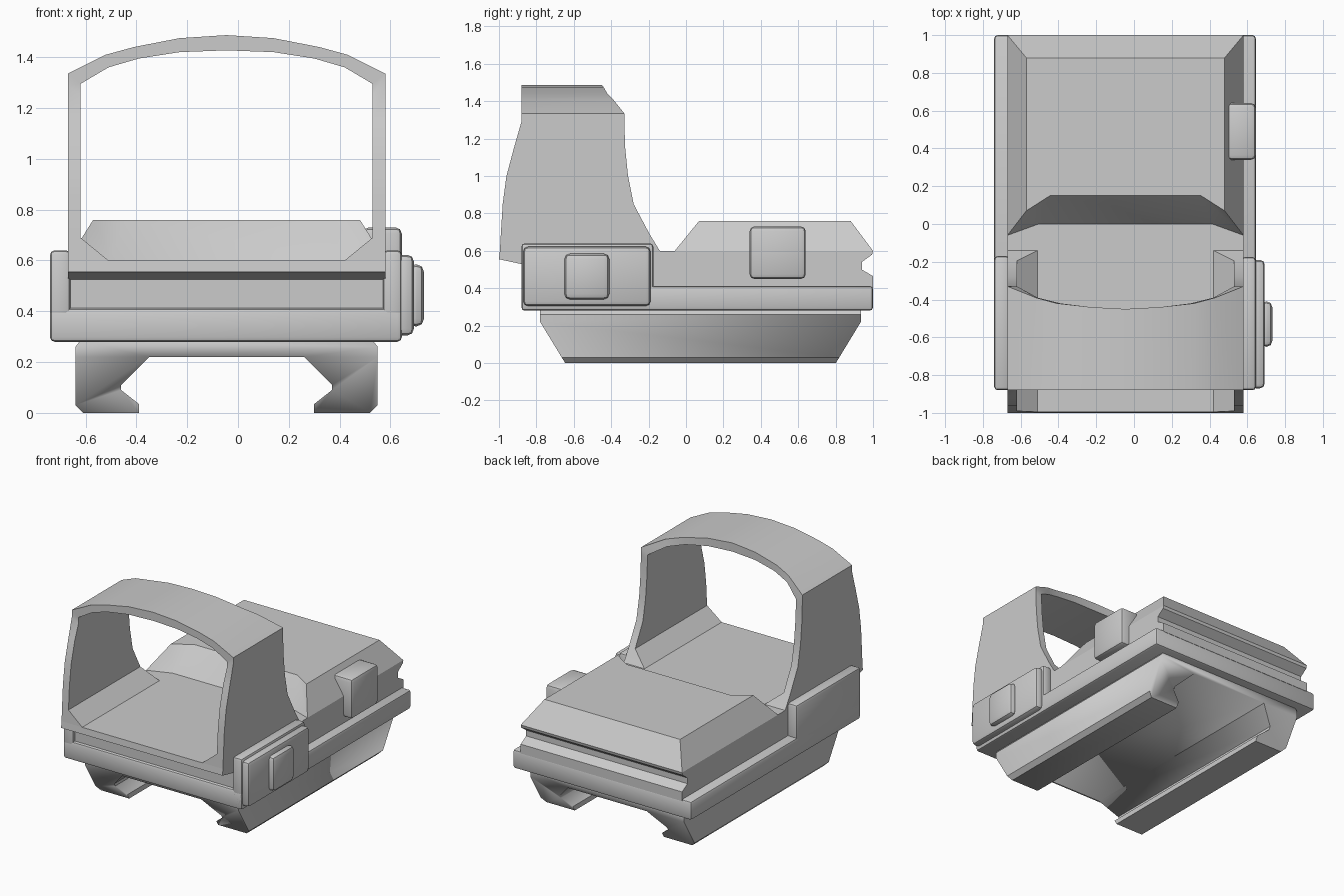
import bpy, bmesh, math

if "Cube" in bpy.data.objects:
    bpy.data.objects.remove(bpy.data.objects["Cube"])

CX = -0.045  # symmetry plane of the sight body


def finish(name, bm, bevel=0.0, segments=2):
    bmesh.ops.recalc_face_normals(bm, faces=bm.faces)
    me = bpy.data.meshes.new(name)
    bm.to_mesh(me)
    bm.free()
    ob = bpy.data.objects.new(name, me)
    bpy.context.collection.objects.link(ob)
    bpy.ops.object.select_all(action='DESELECT')
    ob.select_set(True)
    bpy.context.view_layer.objects.active = ob
    if bevel:
        m = ob.modifiers.new("bevel", 'BEVEL')
        m.width, m.segments = bevel, segments
        m.limit_method = 'ANGLE'
        bpy.ops.object.modifier_apply(modifier=m.name)
    bpy.ops.object.shade_smooth_by_angle(angle=math.radians(35))
    return ob


def loft(name, rings, closed_ends=True, bevel=0.0):
    """Skin a list of equal-length vertex rings."""
    bm = bmesh.new()
    vs = [[bm.verts.new(p) for p in r] for r in rings]
    n = len(vs[0])
    for a, b in zip(vs, vs[1:]):
        for i in range(n):
            j = (i + 1) % n
            bm.faces.new((a[i], a[j], b[j], b[i]))
    if closed_ends:
        bm.faces.new(vs[0])
        bm.faces.new(vs[-1])
    return finish(name, bm, bevel)


def box(name, x, y, z, bevel):
    ring = lambda h: [(x[0], y[0], h), (x[1], y[0], h), (x[1], y[1], h), (x[0], y[1], h)]
    return loft(name, [ring(z[0]), ring(z[1])], bevel=bevel)


# Rail clamp: channel cross-section, trimmed by its sloping side outline
half = [(0.305, 0.22), (0.415, 0.11), (0.415, 0.09), (0.345, 0.035), (0.345, 0),
        (0.565, 0), (0.595, 0.03), (0.595, 0.26), (0.575, 0.285)]
section = half + [(-x, z) for x, z in reversed(half)]
clamp = loft("rail_clamp", [[(CX + x, y, z) for x, z in section] for y in (-1, 1)])
side = [(-0.78, 0.4), (-0.78, 0.22), (-0.64, -0.01), (0.795, -0.01), (0.935, 0.22), (0.935, 0.4)]
cutter = loft("clamp_trim", [[(x, y, z) for y, z in side] for x in (-1, 1)])
bpy.context.view_layer.objects.active = clamp
trim = clamp.modifiers.new("trim", 'BOOLEAN')
trim.operation, trim.object, trim.solver = 'INTERSECT', cutter, 'EXACT'
bpy.ops.object.modifier_apply(modifier=trim.name)
bpy.data.objects.remove(cutter)

# Base plate and the raised cheeks at its front
box("base_plate", (-0.74, 0.645), (-0.88, 1.0), (0.28, 0.412), 0.018)
box("left_cheek", (-0.74, -0.66), (-0.88, -0.17), (0.285, 0.64), 0.018)
box("right_cheek", (0.57, 0.645), (-0.88, -0.175), (0.285, 0.64), 0.018)

# Controls on the right side
box("side_panel", (0.62, 0.692), (-0.87, -0.19), (0.305, 0.622), 0.025)
box("side_button", (0.67, 0.732), (-0.65, -0.41), (0.34, 0.585), 0.03)
box("rear_button", (0.49, 0.645), (0.34, 0.64), (0.45, 0.73), 0.025)

# Lower body with overhanging front lip and rear groove
body = [(-0.86, 0.4), (-0.86, 0.525), (-1.0, 0.555), (-0.995, 0.6), (1.0, 0.6),
        (0.995, 0.58), (0.94, 0.54), (0.94, 0.5), (1.0, 0.465), (1.0, 0.4)]
loft("lower_body", [[(CX + s * 0.625, y, z) for y, z in body] for s in (-1, 1)])


# Rear housing: tapered block with a scooped front edge
def housing_ring(w, back, front, inner_w, scoop, z):
    pts = [(w, back), (w, front), (inner_w, scoop), (-inner_w, scoop), (-w, front), (-w, back)]
    return [(CX + x, y, z) for x, y in pts]


loft("rear_housing", [housing_ring(0.625, 1.0, -0.06, 0.46, 0.0, 0.6),
                      housing_ring(0.525, 0.88, 0.07, 0.4, 0.15, 0.76)])

# Window hood: stations of outer x, z, inner x, z, front y, back y (foot to crown)
stations = [
    (0.625, 0.60, 0.465, 0.60, -0.995, -0.14), (0.625, 0.69, 0.575, 0.69, -0.99, -0.195),
    (0.625, 0.85, 0.575, 0.85, -0.98, -0.28), (0.625, 1.00, 0.575, 1.00, -0.96, -0.31),
    (0.625, 1.15, 0.575, 1.15, -0.92, -0.325), (0.625, 1.29, 0.575, 1.25, -0.88, -0.33),
    (0.625, 1.335, 0.575, 1.295, -0.88, -0.33), (0.475, 1.41, 0.465, 1.36, -0.88, -0.39),
    (0.365, 1.44, 0.345, 1.395, -0.88, -0.42), (0.185, 1.475, 0.185, 1.42, -0.88, -0.44),
    (0, 1.487, 0, 1.427, -0.88, -0.45)]
path = [(1, s) for s in stations] + [(-1, s) for s in reversed(stations[:-1])]
loft("window_hood", [[(CX + k * xo, yf, zo), (CX + k * xo, yb, zo),
                      (CX + k * xi, yb, zi), (CX + k * xi, yf, zi)]
                     for k, (xo, zo, xi, zi, yf, yb) in path])
